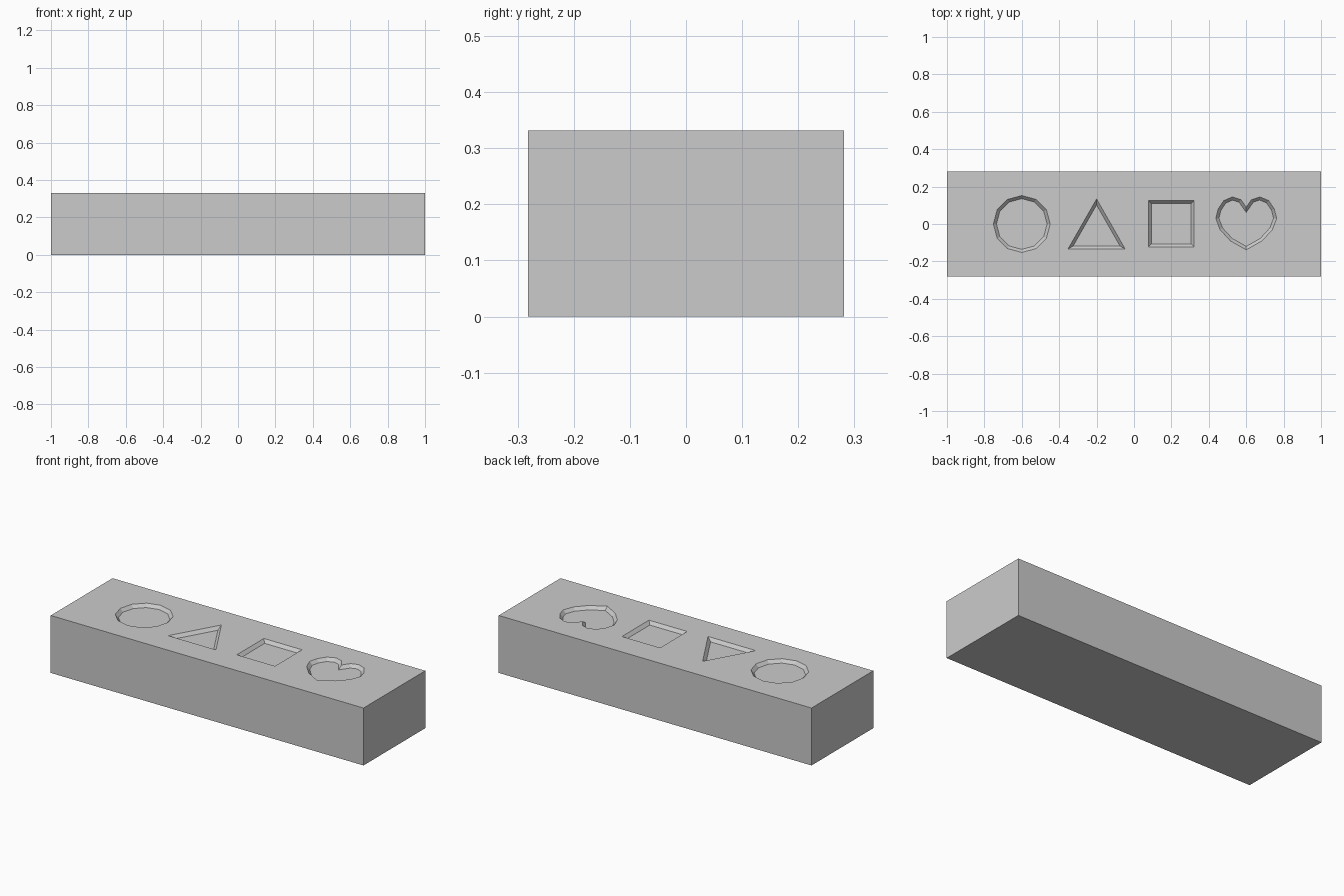
import bpy, bmesh
from math import sin, cos, pi
from mathutils import Vector

if "Cube" in bpy.data.objects:
    bpy.data.objects.remove(bpy.data.objects["Cube"])

TOP, DEPTH, DRAFT = 0.332, 0.018, 0.016


def inset(pts, d):
    """Miter-offset a counter-clockwise outline inwards."""
    out = []
    for i, p in enumerate(pts):
        a = (p - pts[i - 1]).normalized()
        b = (pts[(i + 1) % len(pts)] - p).normalized()
        na, nb = Vector((-a.y, a.x)), Vector((-b.y, b.x))
        out.append(p + (na + nb) * d / (1 + na.dot(nb)))
    return out


def recess(block, name, cx, outline):
    """Cut a shallow pocket with sloping walls into the top of the block."""
    pts = [Vector((x + cx, y)) for x, y in outline]
    bm = bmesh.new()
    levels = [(inset(pts, DRAFT), TOP - DEPTH), (pts, TOP), (pts, TOP + 0.05)]
    rings = [[bm.verts.new((p.x, p.y, z)) for p in ring] for ring, z in levels]
    n = len(pts)
    for lo, hi in zip(rings, rings[1:]):
        for i in range(n):
            j = (i + 1) % n
            bm.faces.new((lo[i], lo[j], hi[j], hi[i]))
    bm.faces.new(rings[0][::-1])
    bm.faces.new(rings[-1])
    me = bpy.data.meshes.new(name)
    bm.to_mesh(me)
    bm.free()
    cutter = bpy.data.objects.new(name, me)
    bpy.context.collection.objects.link(cutter)
    cutter.hide_render = True
    mod = block.modifiers.new(name, 'BOOLEAN')
    mod.operation = 'DIFFERENCE'
    mod.solver = 'EXACT'
    mod.object = cutter
    bpy.context.view_layer.objects.active = block
    bpy.ops.object.modifier_apply(modifier=mod.name)
    bpy.data.objects.remove(cutter)


# Block
bpy.ops.mesh.primitive_cube_add(size=1, location=(0, 0, TOP / 2))
block = bpy.context.object
block.name = "block"
block.scale = (2, 0.564, TOP)
bpy.ops.object.transform_apply(location=True, rotation=False, scale=True)

# Pocket outlines, counter-clockwise
circle = [(0.152 * cos(i * pi / 6), 0.152 * sin(i * pi / 6)) for i in range(12)]
triangle = [(-0.153, -0.134), (0.153, -0.134), (0, 0.134)]
square = [(-0.122, -0.122), (0.122, -0.122), (0.122, 0.125), (-0.122, 0.125)]
half = [(0.085, -0.09), (0.14, -0.03), (0.163, 0.03), (0.15, 0.08),
        (0.12, 0.125), (0.073, 0.145), (0.028, 0.13)]
heart = [(0, -0.138)] + half + [(0, 0.09)] + [(-x, y) for x, y in half[::-1]]

for name, cx, outline in (("circle_pocket", -0.6, circle), ("triangle_pocket", -0.2, triangle),
                          ("square_pocket", 0.2, square), ("heart_pocket", 0.6, heart)):
    recess(block, name, cx, outline)
